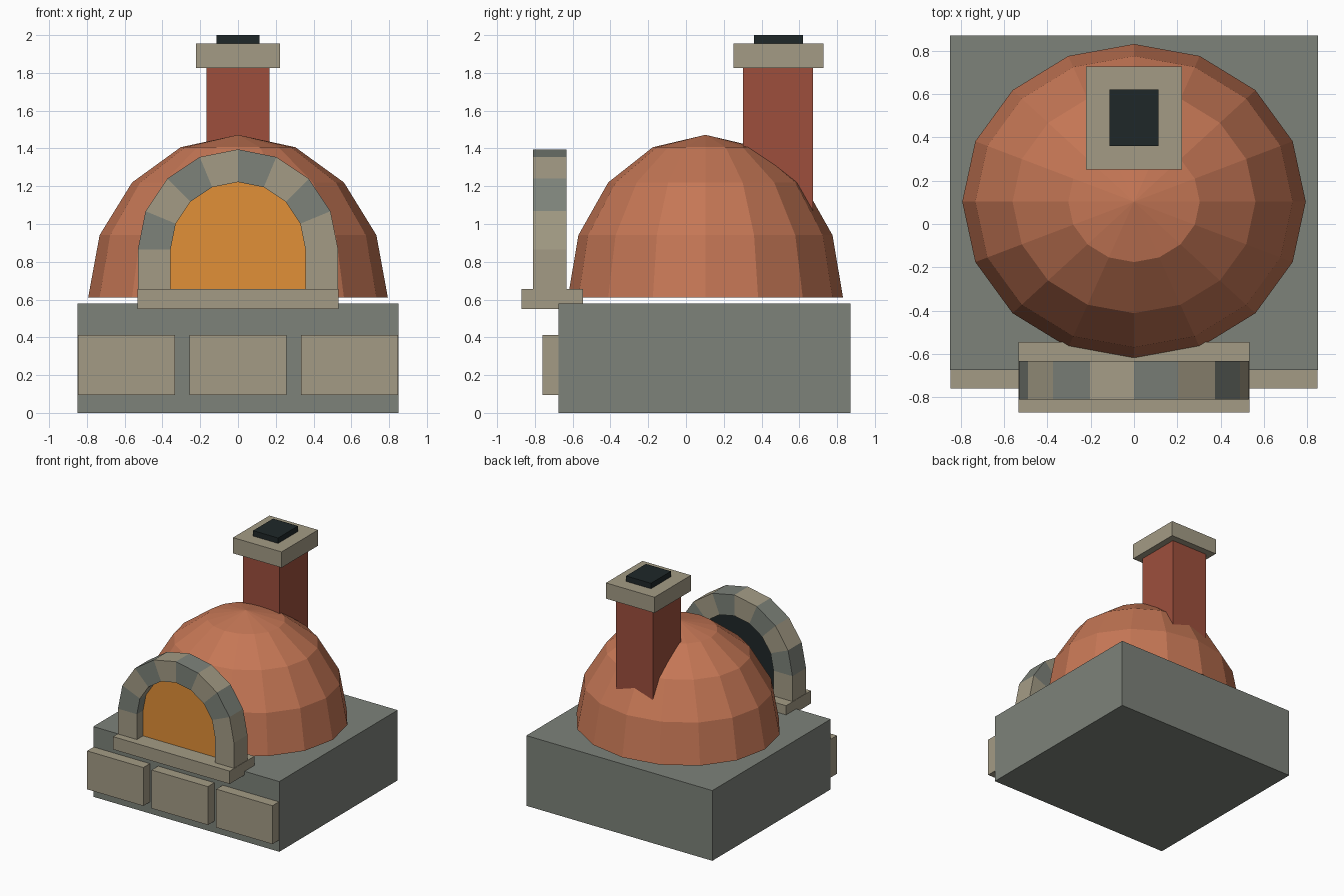
import bpy, bmesh
from math import cos, sin, pi

if "Cube" in bpy.data.objects:
    bpy.data.objects.remove(bpy.data.objects["Cube"])


def material(name, rgb):
    m = bpy.data.materials.new(name)
    m.diffuse_color = [(c / 255) ** 2.2 for c in rgb] + [1]
    m.use_nodes = True
    m.node_tree.nodes["Principled BSDF"].inputs["Base Color"].default_value = m.diffuse_color
    return m


TAN = material("tan_stone", (162, 154, 132))
GREY = material("grey_stone", (124, 129, 121))
CLAY = material("clay", (196, 118, 86))
BRICK = material("brick", (156, 80, 63))
GLOW = material("fire_glow", (224, 142, 58))
SOOT = material("soot", (36, 44, 45))


def finish(name, bm, mat):
    bmesh.ops.recalc_face_normals(bm, faces=bm.faces[:])
    me = bpy.data.meshes.new(name)
    bm.to_mesh(me)
    bm.free()
    me.materials.append(mat)
    ob = bpy.data.objects.new(name, me)
    bpy.context.collection.objects.link(ob)
    return ob


def prism(name, profile, y0, y1, mat):
    """Extrude an xz outline from y0 to y1."""
    bm = bmesh.new()
    face = bm.faces.new([bm.verts.new((x, y0, z)) for x, z in profile])
    new = bmesh.ops.extrude_face_region(bm, geom=[face])["geom"]
    bmesh.ops.translate(bm, vec=(0, y1 - y0, 0),
                        verts=[v for v in new if isinstance(v, bmesh.types.BMVert)])
    return finish(name, bm, mat)


def box(name, x0, x1, y0, y1, z0, z1, mat):
    return prism(name, [(x0, z0), (x1, z0), (x1, z1), (x0, z1)], y0, y1, mat)


# Plinth and its front facing blocks
box("plinth", -0.85, 0.85, -0.675, 0.87, 0, 0.58, GREY)
for i, x in enumerate((-0.59, 0, 0.59)):
    box(f"facing_block_{i + 1}", x - 0.257, x + 0.257, -0.76, -0.66, 0.095, 0.412, TAN)

# Faceted dome: upper half of a sphere
bm = bmesh.new()
bmesh.ops.create_uvsphere(bm, u_segments=16, v_segments=8, radius=1)
bmesh.ops.delete(bm, geom=[v for v in bm.verts if v.co.z < -0.01], context='VERTS')
bmesh.ops.holes_fill(bm, edges=[e for e in bm.edges if e.is_boundary], sides=0)
bmesh.ops.scale(bm, vec=(0.793, 0.728, 0.86), verts=bm.verts[:])
bmesh.ops.translate(bm, vec=(0, 0.103, 0.612), verts=bm.verts[:])
finish("dome", bm, CLAY)

# Chimney, cap and flue
box("chimney", -0.167, 0.167, 0.302, 0.672, 1.0, 1.84, BRICK)
box("chimney_cap", -0.222, 0.222, 0.252, 0.728, 1.825, 1.955, TAN)
box("flue", -0.114, 0.114, 0.36, 0.62, 1.94, 2.0, SOOT)

# Arch of wedge stones on two jambs
R_OUT, R_IN, SPRING, STEPS = 0.53, 0.357, 0.865, 8


def arc(r, i):
    a = pi - pi * i / STEPS
    return (r * cos(a), SPRING + r * sin(a))


for i in range(STEPS):
    prism(f"arch_stone_{i + 1}",
          [arc(R_IN, i), arc(R_OUT, i), arc(R_OUT, i + 1), arc(R_IN, i + 1)],
          -0.81, -0.633, TAN if i % 2 else GREY)
box("left_jamb", -R_OUT, -R_IN, -0.81, -0.633, 0.64, SPRING, TAN)
box("right_jamb", R_IN, R_OUT, -0.81, -0.633, 0.64, SPRING, TAN)
box("sill", -0.533, 0.533, -0.87, -0.545, 0.55, 0.656, TAN)

# Glowing mouth with a dark backing
mouth = [(-R_IN, 0.64)] + [arc(R_IN, i) for i in range(STEPS + 1)] + [(R_IN, 0.64)]
prism("mouth_glow", mouth, -0.73, -0.70, GLOW)
prism("mouth_backing", mouth, -0.70, -0.65, SOOT)
